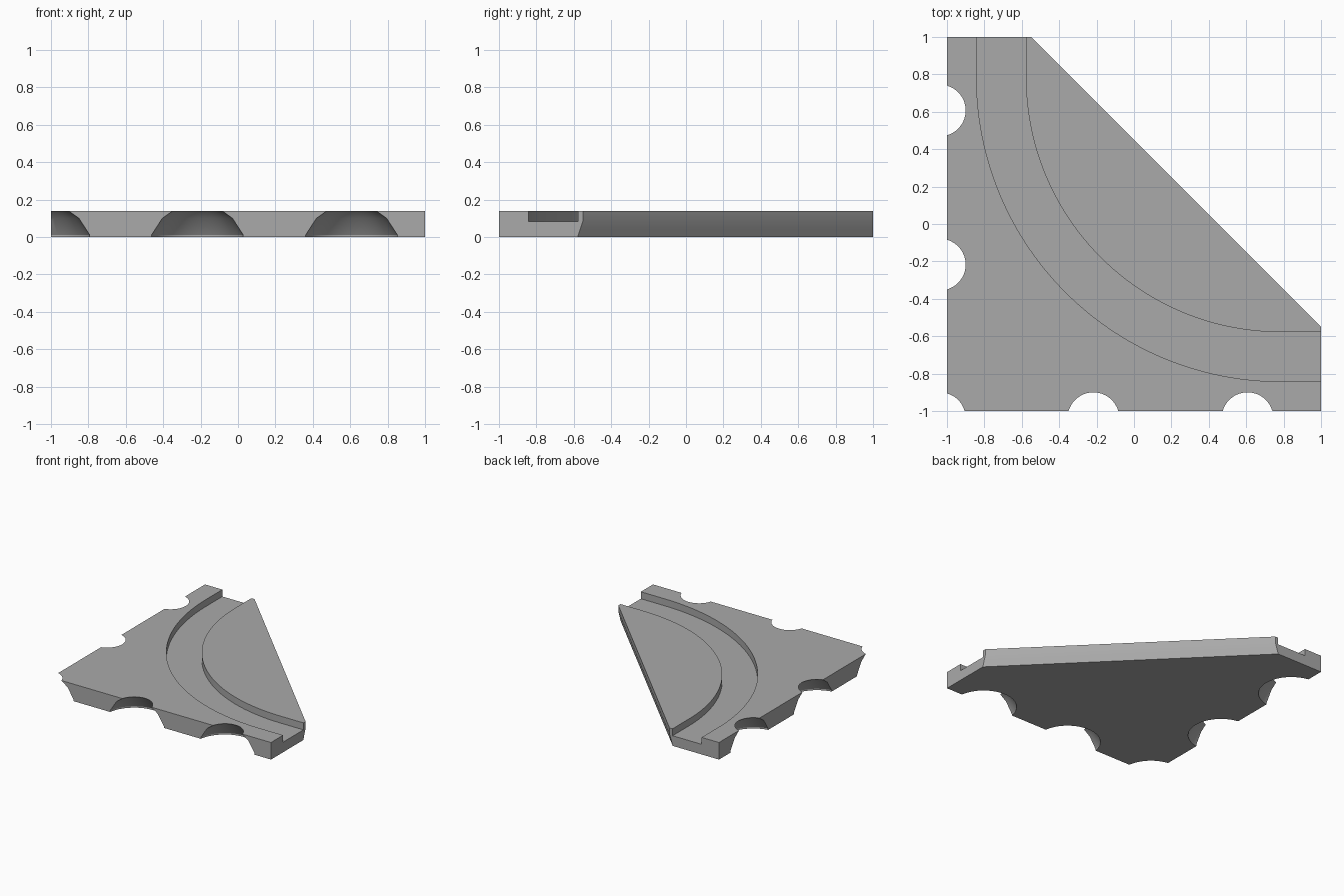
import bpy, bmesh
from math import sin, cos, pi

cube = bpy.data.objects.get("Cube")
if cube:
    bpy.data.objects.remove(cube, do_unlink=True)

grey = bpy.data.materials.new("mid grey")
grey.use_nodes = True
colour = (0.4, 0.4, 0.4, 1)
grey.diffuse_color = colour
grey.node_tree.nodes["Principled BSDF"].inputs["Base Color"].default_value = colour

HEIGHT = 0.14


def loft(name, rings):
    """Closed solid through a stack of point rings."""
    bm = bmesh.new()
    rows = [[bm.verts.new(p) for p in ring] for ring in rings]
    n = len(rows[0])
    for a, b in zip(rows, rows[1:]):
        for i in range(n):
            j = (i + 1) % n
            bm.faces.new((a[i], a[j], b[j], b[i]))
    bm.faces.new(rows[0][::-1])
    bm.faces.new(rows[-1])
    bmesh.ops.recalc_face_normals(bm, faces=bm.faces)
    mesh = bpy.data.meshes.new(name)
    bm.to_mesh(mesh)
    bm.free()
    mesh.materials.append(grey)
    obj = bpy.data.objects.new(name, mesh)
    bpy.context.collection.objects.link(obj)
    return obj


def cut(target, cutter):
    bpy.context.view_layer.objects.active = target
    mod = target.modifiers.new("cut", 'BOOLEAN')
    mod.operation = 'DIFFERENCE'
    mod.solver = 'EXACT'
    mod.object = cutter
    bpy.ops.object.modifier_apply(modifier=mod.name)
    bpy.data.objects.remove(cutter, do_unlink=True)


# Triangular plate, its long side tucked in towards the bottom
def outline(s, z):
    return [(-1, -1, z), (1, -1, z), (1, s - 1, z), (s - 1, 1, z), (-1, 1, z)]


plate = loft("track_plate", [outline(0.42, 0), outline(0.435, 0.045),
                             outline(0.45, 0.09), outline(0.45, HEIGHT)])


# Quarter-turn groove with straight run-outs at both ends
CENTRE = 0.785


def bend(radius, steps=48):
    pts = [(CENTRE - radius, 1.2)]
    for i in range(steps + 1):
        a = pi + i / steps * pi / 2
        pts.append((CENTRE + radius * cos(a), CENTRE + radius * sin(a)))
    return pts + [(1.2, CENTRE - radius)]


path = bend(1.627) + bend(1.363)[::-1]
cut(plate, loft("groove_cutter", [[(x, y, z) for x, y in path] for z in (0.083, 0.3)]))

# Domed notches along the two straight sides and in the corner
DOME = [(0.248, -0.1), (0.248, 0.012), (0.192, 0.1), (0.138, HEIGHT), (0.138, 0.3)]
EDGE, MID, FAR = -1.038, -0.217, 0.607
for cx, cy in [(EDGE, EDGE), (MID, EDGE), (FAR, EDGE), (EDGE, MID), (EDGE, FAR)]:
    rings = [[(cx + r * cos(k * pi / 32), cy + r * sin(k * pi / 32), z)
              for k in range(64)] for r, z in DOME]
    cut(plate, loft("notch_cutter", rings))

bpy.ops.object.select_all(action='DESELECT')
plate.select_set(True)
bpy.context.view_layer.objects.active = plate
bpy.ops.object.shade_smooth_by_angle(angle=pi / 6)
